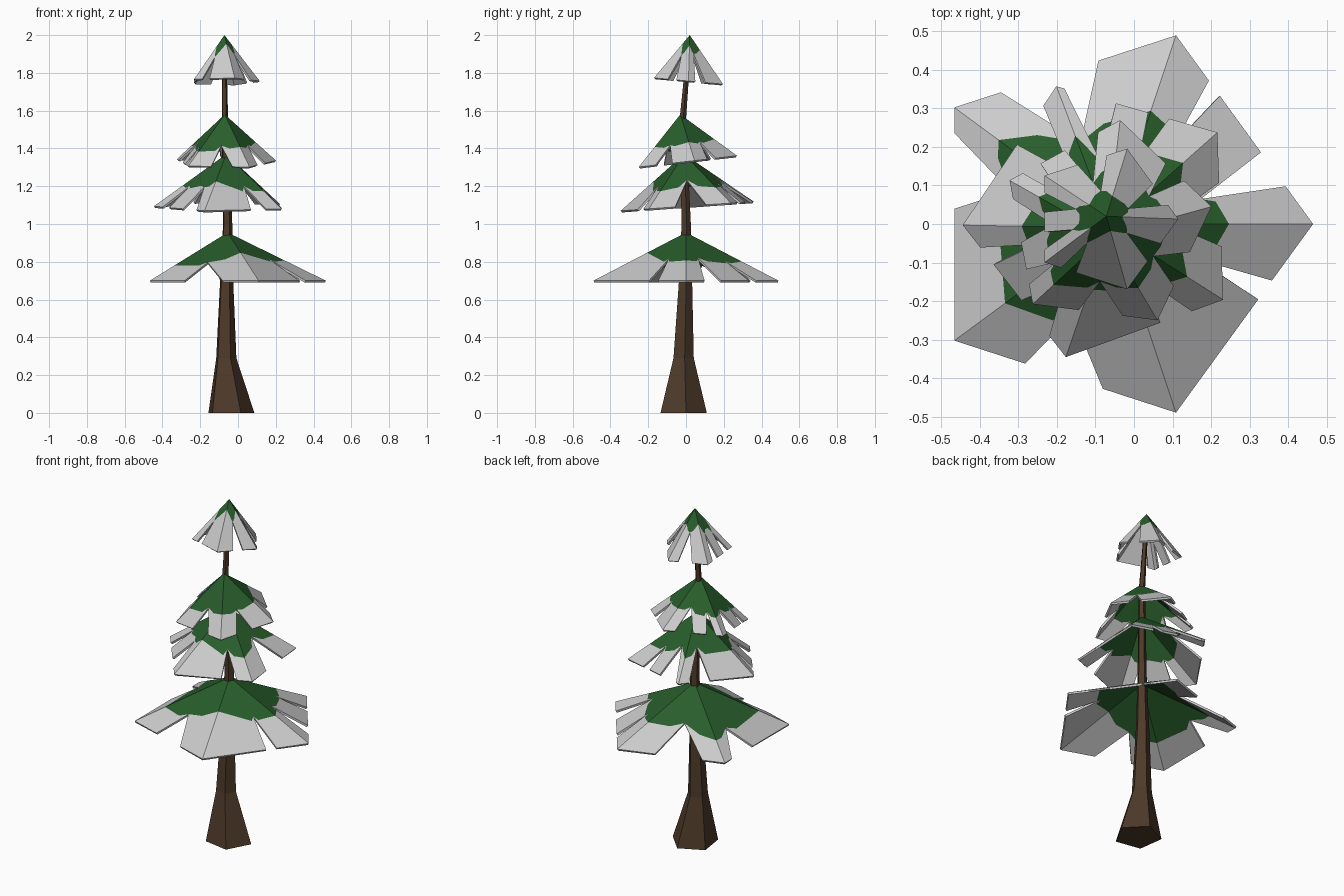
import bpy
from math import sin, cos, pi, radians
from mathutils import Vector

if "Cube" in bpy.data.objects:
    bpy.data.objects.remove(bpy.data.objects["Cube"])


def material(name, rgb):
    m = bpy.data.materials.new(name)
    m.diffuse_color = (*rgb, 1)
    m.use_nodes = True
    m.node_tree.nodes["Principled BSDF"].inputs["Base Color"].default_value = m.diffuse_color
    return m


BARK = material("bark", (0.075, 0.042, 0.022))
NEEDLES = material("needles", (0.021, 0.11, 0.024))
SNOW = material("snow", (0.8, 0.8, 0.8))


def add_object(name, verts, faces, mats, indices=None):
    me = bpy.data.meshes.new(name)
    me.from_pydata(verts, [], faces)
    for m in mats:
        me.materials.append(m)
    if indices:
        for p, i in zip(me.polygons, indices):
            p.material_index = i
    ob = bpy.data.objects.new(name, me)
    bpy.context.collection.objects.link(ob)
    return ob


def trunk(rings, turn):
    """Five-sided tapering trunk; rings are (x, y, z, radius)."""
    verts, faces = [], []
    for x, y, z, r in rings:
        for k in range(5):
            a = radians(turn + 72 * k)
            verts.append((x + r * cos(a), y + r * sin(a), z))
    for j in range(len(rings) - 1):
        for k in range(5):
            n = (k + 1) % 5
            faces.append((5*j + k, 5*j + n, 5*j + 5 + n, 5*j + 5 + k))
    faces.append((4, 3, 2, 1, 0))
    top = 5 * (len(rings) - 1)
    faces.append(tuple(range(top, top + 5)))
    add_object("trunk", verts, faces, [BARK])


def tier(name, apex, centre, radius, turn, tilt, ridge_snow, notches, thick=0.012):
    """Five-sided cone with V notches. t runs round the rim, whole numbers are
    ridges. notches: (rim start, inner t, rim end, inner fraction)."""
    apex, centre = Vector(apex), Vector(centre)
    corners = []
    for k in range(5):
        a = radians(turn + 72 * k)
        p = centre + Vector((radius * cos(a), radius * sin(a), 0))
        p.z += tilt * (p.y - centre.y)
        corners.append(p)

    def point(t, s):
        k = int(t) % 5
        return apex.lerp(corners[k].lerp(corners[(k + 1) % 5], t - int(t)), s)

    stations = [(float(k), s, 1.0) for k, s in enumerate(ridge_snow)]
    for t1, tm, t2, d in notches:
        near = ridge_snow[int(t1 + 0.5) % 5]
        far = ridge_snow[int(t2 + 0.5) % 5]
        stations += [(t1, (near + d) / 2 + 0.04, 1.0), (tm, d, d),
                     (t2, (far + d) / 2 + 0.04, 1.0)]
    stations.sort()

    verts, faces, mats, inner, outer = [apex], [], [], [], []
    for t, snow, edge in stations:
        inner.append(len(verts))
        verts.append(point(t, snow))
        if edge > snow:
            verts.append(point(t, edge))
        outer.append(len(verts) - 1)
    for i in range(len(stations)):
        j = (i + 1) % len(stations)
        faces.append((0, inner[i], inner[j]))
        mats.append(0)
        loop = list(dict.fromkeys((inner[i], outer[i], outer[j], inner[j])))
        if len(loop) > 2:
            faces.append(loop)
            mats.append(1)
    ob = add_object(name, verts, faces, [NEEDLES, SNOW], mats)
    mod = ob.modifiers.new("thickness", 'SOLIDIFY')
    mod.thickness = thick
    mod.offset = -1


# Trunk with flared foot
trunk([(-0.042, -0.018, 0, 0.13), (-0.065, -0.015, 0.29, 0.057),
       (-0.062, -0.004, 0.7, 0.037), (-0.056, 0.0, 1.0, 0.026),
       (-0.07, -0.018, 1.55, 0.018), (-0.073, 0.012, 1.9, 0.012)], 8)

# Snowy branch tiers, bottom to top
tier("branches_bottom", (-0.055, 0, 0.955), (-0.05, 0, 0.70), 0.515, 0, 0,
     [0.58, 0.6, 0.72, 0.68, 0.42],
     [(0.2, 0.25, 0.38, 0.53), (0.68, 0.71, 0.76, 0.6),
      (1.35, 1.55, 1.79, 0.55), (2.11, 2.28, 2.435, 0.65),
      (3.32, 3.42, 3.67, 0.62), (4.6, 4.66, 4.7, 0.55)])

tier("branches_lower_middle", (-0.062, -0.01, 1.37), (-0.075, 0.01, 1.095), 0.37, 38, 0.07,
     [0.68, 0.65, 0.6, 0.48, 0.68],
     [(0.3, 0.37, 0.43, 0.6), (0.63, 0.78, 0.95, 0.5),
      (1.14, 1.25, 1.42, 0.5), (2.17, 2.23, 2.3, 0.6),
      (2.57, 2.7, 2.84, 0.6), (3.6, 3.68, 3.8, 0.58),
      (4.32, 4.5, 4.7, 0.5)])

tier("branches_upper_middle", (-0.07, -0.03, 1.58), (-0.072, -0.006, 1.33), 0.278, 10.6, 0.115,
     [0.6, 0.6, 0.7, 0.72, 0.62],
     [(0.3, 0.4, 0.5, 0.62), (1.2, 1.35, 1.5, 0.55),
      (1.72, 1.8, 1.88, 0.6), (2.15, 2.3, 2.5, 0.6),
      (2.72, 2.78, 2.84, 0.65), (3.37, 3.5, 3.72, 0.6),
      (4.3, 4.45, 4.6, 0.62)])

tier("branches_top", (-0.072, 0.02, 2.0), (-0.077, 0.013, 1.757), 0.192, 0, -0.09,
     [0.22, 0.3, 0.28, 0.25, 0.2],
     [(0.2, 0.32, 0.5, 0.4), (1.25, 1.4, 1.6, 0.45),
      (2.2, 2.3, 2.42, 0.5), (2.65, 2.75, 2.85, 0.55),
      (3.2, 3.28, 3.38, 0.5), (4.4, 4.5, 4.65, 0.45)])
